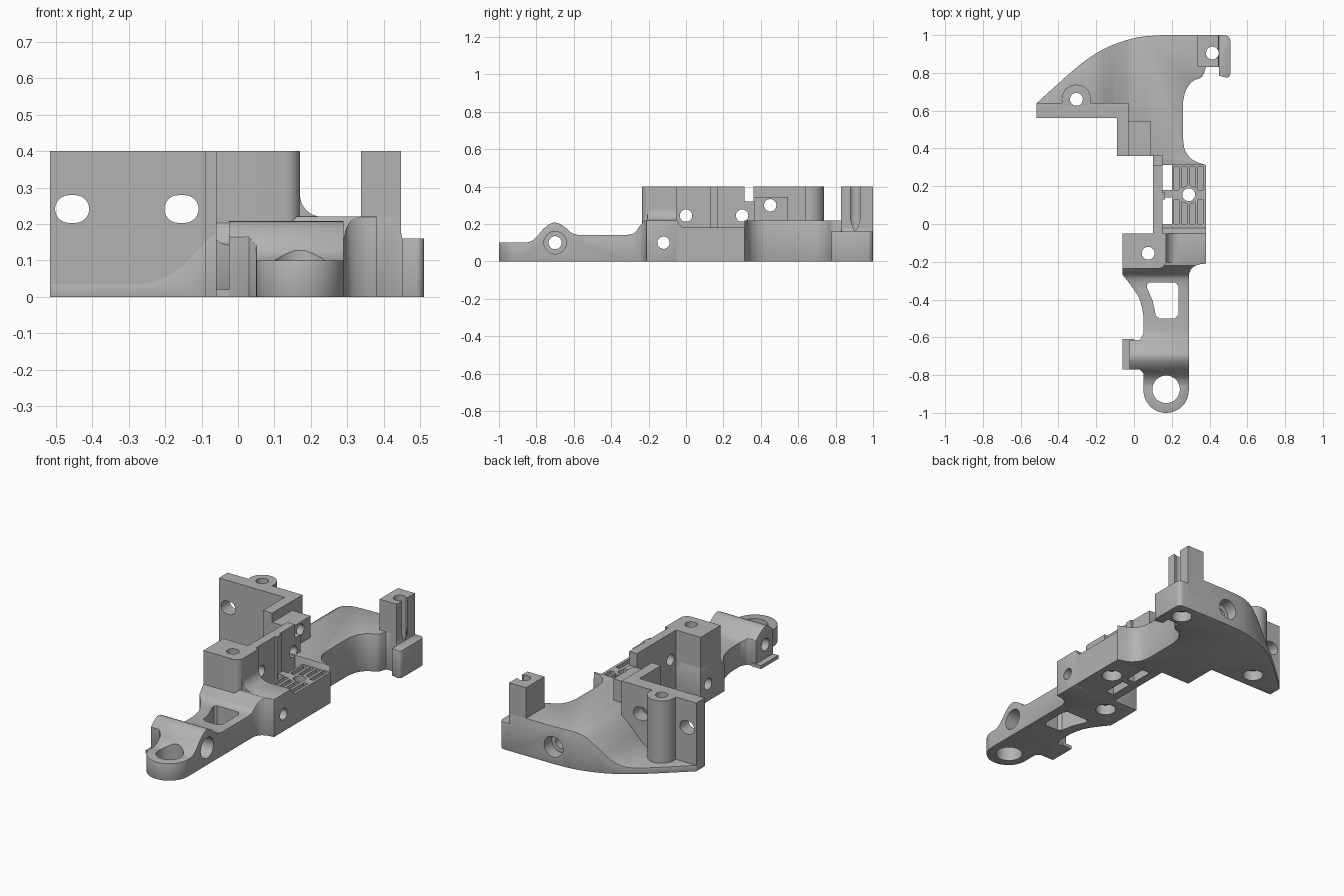
import bpy, math
from mathutils import Vector

if "Cube" in bpy.data.objects:
    bpy.data.objects.remove(bpy.data.objects["Cube"], do_unlink=True)

grey = bpy.data.materials.new("mid grey")
grey.use_nodes = True
tone = (0.45, 0.45, 0.45, 1)
grey.diffuse_color = tone
grey.node_tree.nodes["Principled BSDF"].inputs["Base Color"].default_value = tone


def prism(name, pts, lo, hi, axis="z"):
    """Extrude a 2D outline along an axis: z takes (x,y), x takes (y,z), y takes (x,z)."""
    place = {"z": lambda a, b, c: (a, b, c), "x": lambda a, b, c: (c, a, b),
             "y": lambda a, b, c: (a, c, b)}[axis]
    n = len(pts)
    verts = [place(a, b, h) for h in (lo, hi) for a, b in pts]
    faces = [list(range(n))[::-1], list(range(n, 2 * n))]
    faces += [[i, (i + 1) % n, n + (i + 1) % n, n + i] for i in range(n)]
    area = sum(pts[i - 1][0] * pts[i][1] - pts[i][0] * pts[i - 1][1] for i in range(n))
    if (area < 0) != (axis == "y"):
        faces = [f[::-1] for f in faces]
    mesh = bpy.data.meshes.new(name)
    mesh.from_pydata(verts, [], faces)
    mesh.materials.append(grey)
    ob = bpy.data.objects.new(name, mesh)
    bpy.context.scene.collection.objects.link(ob)
    return ob


def box(name, x0, x1, y0, y1, z0, z1):
    return prism(name, [(x0, y0), (x1, y0), (x1, y1), (x0, y1)], z0, z1)


def arc(cx, cy, r, a0, a1, n=12):
    return [(cx + r * math.cos(math.radians(a0 + (a1 - a0) * i / n)),
             cy + r * math.sin(math.radians(a0 + (a1 - a0) * i / n))) for i in range(n + 1)]


def disc(name, cx, cy, r, lo, hi, axis="z"):
    return prism(name, arc(cx, cy, r, 0, 360, 32)[:-1], lo, hi, axis)


def spline(pts, steps=4):
    """Smooth curve through the given points."""
    p = [Vector(q) for q in [pts[0]] + pts + [pts[-1]]]
    out = []
    for a, b, c, d in zip(p, p[1:], p[2:], p[3:]):
        for k in range(steps):
            t = k / steps
            out.append(tuple(0.5 * (2 * b + (c - a) * t + (2 * a - 5 * b + 4 * c - d) * t * t
                                    + (3 * b - a - 3 * c + d) * t ** 3)))
    return out + [tuple(pts[-1])]


def bake(ob):
    graph = bpy.context.evaluated_depsgraph_get()
    mesh = bpy.data.meshes.new_from_object(ob.evaluated_get(graph))
    ob.modifiers.clear()
    ob.data = mesh


def combine(ob, other, mode="DIFFERENCE", keep=False):
    mod = ob.modifiers.new("combine", "BOOLEAN")
    mod.operation, mod.solver, mod.object = mode, "EXACT", other
    bake(ob)
    if not keep:
        bpy.data.objects.remove(other, do_unlink=True)


def soften(ob, width):
    mod = ob.modifiers.new("soften", "BEVEL")
    mod.width, mod.segments, mod.limit_method = width, 2, "ANGLE"
    mod.angle_limit = math.radians(45)
    bake(ob)


# Front arm: plan outline crossed with its side profile
plan = (arc(0.17, -0.88, 0.12, 180, 360, 24)
        + spline([(0.29, -0.27), (0.305, -0.235), (0.34, -0.215), (0.38, -0.21)])
        + [(0.38, -0.05), (-0.06, -0.05)]
        + spline([(-0.06, -0.27), (-0.02, -0.32), (0.03, -0.4), (0.05, -0.49), (0.05, -0.58)])
        + [(0.03, -0.615), (-0.025, -0.615), (-0.025, -0.77), (0.03, -0.77), (0.05, -0.79)])
front_arm = prism("front_arm", plan, 0, 0.4)
side = ([(-1.1, 0), (-1.1, 0.1)]
        + spline([(-0.85, 0.1), (-0.81, 0.12), (-0.75, 0.185), (-0.7, 0.208),
                  (-0.65, 0.185), (-0.61, 0.152), (-0.57, 0.14)])
        + spline([(-0.33, 0.14), (-0.28, 0.15), (-0.25, 0.185), (-0.22, 0.22)])
        + [(-0.05, 0.22), (-0.05, 0)])
combine(front_arm, prism("side_cut", side, -0.5, 0.8, "x"), "INTERSECT")
soften(front_arm, 0.008)
window = [(0.08, -0.31), (0.22, -0.31), (0.235, -0.33), (0.235, -0.48), (0.215, -0.5),
          (0.135, -0.5), (0.115, -0.485), (0.1, -0.41), (0.07, -0.34), (0.07, -0.32)]
combine(front_arm, prism("window_cut", window, -0.1, 0.5))
combine(front_arm, disc("lug_cut", 0.17, -0.875, 0.073, -0.1, 0.5))
combine(front_arm, disc("cross_cut", -0.7, 0.1, 0.035, -0.5, 0.6, "x"))
combine(front_arm, disc("cross_bore_cut", -0.7, 0.1, 0.06, 0.2, 0.6, "x"))
arm_flange = box("arm_flange", -0.06, 0.0, -0.77, -0.61, 0, 0.02)

# Tall front block with a concave foot on its right
tall = [(-0.06, -0.235)] + arc(0.13, -0.195, 0.04, -90, 0, 6) + [(0.17, -0.05), (-0.06, -0.05)]
front_block = prism("front_block", tall, 0.1, 0.4)
foot = [(0.15, 0.21), (0.23, 0.21)] + arc(0.23, 0.28, 0.06, 270, 180, 8) + [(0.15, 0.28)]
block_fillet = prism("block_fillet", foot, -0.205, -0.05, "y")

# Slotted grid block
grid_block = box("grid_block", 0.2, 0.38, -0.06, 0.312, 0, 0.18)
for i in range(4):
    x = 0.212 + i * 0.042
    for y0, y1 in ((0, 0.13), (0.18, 0.305)):
        combine(grid_block, box("slot_cut", x, x + 0.026, y0, y1, 0.15, 0.3))
grid_hub = disc("grid_hub", 0.29, 0.155, 0.05, 0.1, 0.18)
deck_step = prism("deck_step", [(-0.055, 0.1), (-0.02, 0.18), (-0.05, 0.22), (-0.055, 0.22)],
                  0.15, 0.38, "x")

# Upright side wall, its bridges to the grid and its rib
side_wall = prism("side_wall", [(-0.06, 0), (0.365, 0), (0.365, 0.32), (0.312, 0.32),
                                (0.312, 0.4), (-0.06, 0.4)], 0.1, 0.15, "x")
front_bridge = box("front_bridge", 0.14, 0.21, -0.06, 0, 0, 0.18)
middle_bridge = box("middle_bridge", 0.14, 0.21, 0.14, 0.18, 0, 0.18)
wall_rib = box("wall_rib", 0.14, 0.163, 0.13, 0.168, 0.1, 0.4)

# Rear body: plan outline crossed with a sloping front profile
plan = (spline([(0.38, 0.312), (0.31, 0.34), (0.27, 0.39), (0.26, 0.45)])
        + spline([(0.26, 0.65), (0.275, 0.71), (0.31, 0.755), (0.36, 0.78), (0.38, 0.83)])
        + [(0.45, 0.83), (0.45, 0.785)] + arc(0.49, 0.795, 0.02, -90, 0, 4)
        + arc(0.48, 0.97, 0.03, 0, 90, 5)
        + spline([(0.16, 1.0), (0.02, 0.988), (-0.12, 0.945), (-0.24, 0.878),
                  (-0.36, 0.78), (-0.515, 0.64)])
        + [(-0.515, 0.56), (-0.09, 0.56), (-0.09, 0.36), (0.1, 0.36), (0.1, 0.312)])
rear_body = prism("rear_body", plan, 0, 0.5)
slope = ([(-0.6, 0), (0.6, 0), (0.6, 0.16), (0.45, 0.16), (0.44, 0.22)]
         + spline([(0.05, 0.22), (-0.02, 0.205), (-0.09, 0.15), (-0.16, 0.08),
                   (-0.22, 0.045), (-0.28, 0.035)]) + [(-0.6, 0.035)])
combine(rear_body, prism("slope_cut", slope, 0, 1.2, "y"), "INTERSECT")
soften(rear_body, 0.006)
combine(rear_body, disc("back_hole_cut", 0.16, 0.1, 0.035, 0.7, 1.2, "y"))
combine(rear_body, disc("back_bore_cut", 0.16, 0.1, 0.06, 0.93, 1.2, "y"))

# Tall rear wall with two oval slots, a step box and a round boss
wall = [(-0.515, 0.56), (-0.09, 0.56), (-0.09, 0.36), (-0.03, 0.36), (-0.03, 0.64), (-0.515, 0.64)]
rear_wall = prism("rear_wall", wall, 0, 0.4)
for x in (-0.455, -0.155):
    oval = arc(x + 0.009, 0.241, 0.038, -90, 90) + arc(x - 0.009, 0.241, 0.038, 90, 270)
    combine(rear_wall, prism("oval_cut", oval, 0.5, 0.8, "y"))
step_box = box("step_box", -0.04, 0.09, 0.36, 0.545, 0.1, 0.345)
boss = disc("boss", -0.305, 0.66, 0.078, 0, 0.4)
combine(boss, box("boss_trim", -0.5, -0.1, 0.5, 0.6, -0.1, 0.5))

# Rear post, open on its outer side
end_post = box("end_post", 0.337, 0.447, 0.83, 1.0, 0.1, 0.4)
combine(end_post, box("post_slot_cut", 0.415, 0.6, 0.88, 0.93, 0.16, 0.5))

# Vertical screw holes with wider bores underneath
for x, y, parts in ((0.075, -0.155, [front_arm, front_block]), (0.29, 0.155, [grid_block, grid_hub]),
                    (-0.305, 0.66, [rear_body, rear_wall, boss]), (0.415, 0.905, [rear_body, end_post])):
    for r, top in ((0.034, 0.6), (0.056, 0.06)):
        cutter = disc("screw_cut", x, y, r, -0.1, top)
        for part in parts:
            combine(part, cutter, keep=True)
        bpy.data.objects.remove(cutter, do_unlink=True)

# Sideways screw holes
for y, z, parts in ((0.0, 0.245, [side_wall]), (0.3, 0.245, [side_wall]),
                    (0.45, 0.3, [step_box, rear_wall]), (-0.12, 0.1, [front_arm, front_block])):
    cutter = disc("side_hole_cut", y, z, 0.033, -0.5, 0.6, "x")
    for part in parts:
        combine(part, cutter, keep=True)
    bpy.data.objects.remove(cutter, do_unlink=True)

# Smooth curved faces, keep hard edges
bpy.ops.object.select_all(action="DESELECT")
for ob in bpy.context.scene.collection.objects:
    if ob.type == "MESH" and ob.data.materials and ob.data.materials[0] == grey:
        ob.select_set(True)
        bpy.context.view_layer.objects.active = ob
bpy.ops.object.shade_smooth_by_angle(angle=math.radians(32))
